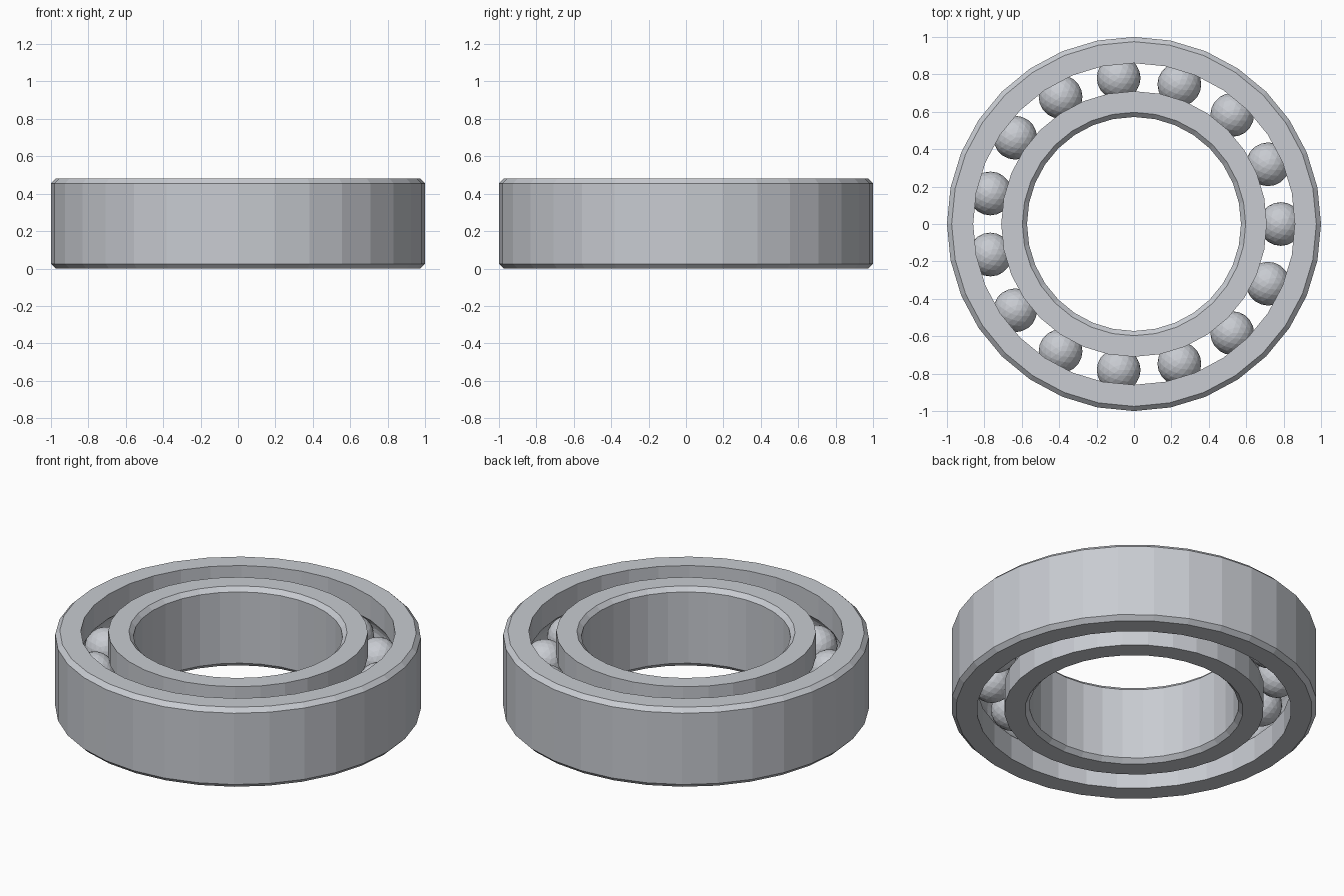
import bpy
import bmesh
import math
from mathutils import Matrix

cube = bpy.data.objects.get("Cube")
if cube:
    bpy.data.objects.remove(cube, do_unlink=True)

SEGMENTS = 32
HEIGHT = 0.48
MID = HEIGHT / 2
CHAMFER = 0.025
PITCH = 0.785        # radius of the ball circle
BALL_RADIUS = 0.117
BALL_COUNT = 15
GROOVE_RADIUS = 0.12
GROOVE_STEPS = 8

steel = bpy.data.materials.new("steel_grey")
steel.use_nodes = True
colour = (0.58, 0.60, 0.64, 1)
steel.diffuse_color = colour
steel.node_tree.nodes["Principled BSDF"].inputs["Base Color"].default_value = colour


def finish(bm, name):
    """Turn a bmesh into a steel object."""
    bmesh.ops.recalc_face_normals(bm, faces=bm.faces)
    mesh = bpy.data.meshes.new(name)
    bm.to_mesh(mesh)
    bm.free()
    mesh.materials.append(steel)
    obj = bpy.data.objects.new(name, mesh)
    bpy.context.collection.objects.link(obj)
    return obj


def race(name, plain_radius, track_radius):
    """Ring with a chamfered plain wall and a ball groove in the track wall."""
    side = 1 if plain_radius > track_radius else -1
    rim = plain_radius - side * CHAMFER
    profile = [(track_radius, 0), (rim, 0), (plain_radius, CHAMFER),
               (plain_radius, HEIGHT - CHAMFER), (rim, HEIGHT), (track_radius, HEIGHT)]
    # Groove arc, from the top edge down to the bottom edge
    limit = math.acos(abs(track_radius - PITCH) / GROOVE_RADIUS)
    for i in range(GROOVE_STEPS + 1):
        a = limit * (1 - 2 * i / GROOVE_STEPS)
        profile.append((PITCH + side * GROOVE_RADIUS * math.cos(a),
                        MID + GROOVE_RADIUS * math.sin(a)))

    bm = bmesh.new()
    loops = []
    for s in range(SEGMENTS):
        t = math.tau * s / SEGMENTS
        loops.append([bm.verts.new((r * math.cos(t), r * math.sin(t), z))
                      for r, z in profile])
    n = len(profile)
    for s in range(SEGMENTS):
        a, b = loops[s], loops[(s + 1) % SEGMENTS]
        for i in range(n):
            j = (i + 1) % n
            bm.faces.new((a[i], b[i], b[j], a[j]))
    return finish(bm, name)


# Inner and outer rings
race("outer_ring", 1.0, 0.86)
race("inner_ring", 0.572, 0.71)

# Balls, evenly spaced between the rings
for k in range(BALL_COUNT):
    t = math.tau * k / BALL_COUNT
    bm = bmesh.new()
    place = Matrix.Translation((PITCH * math.cos(t), PITCH * math.sin(t), MID))
    bmesh.ops.create_icosphere(bm, subdivisions=3, radius=BALL_RADIUS, matrix=place)
    finish(bm, f"ball_{k + 1}")
